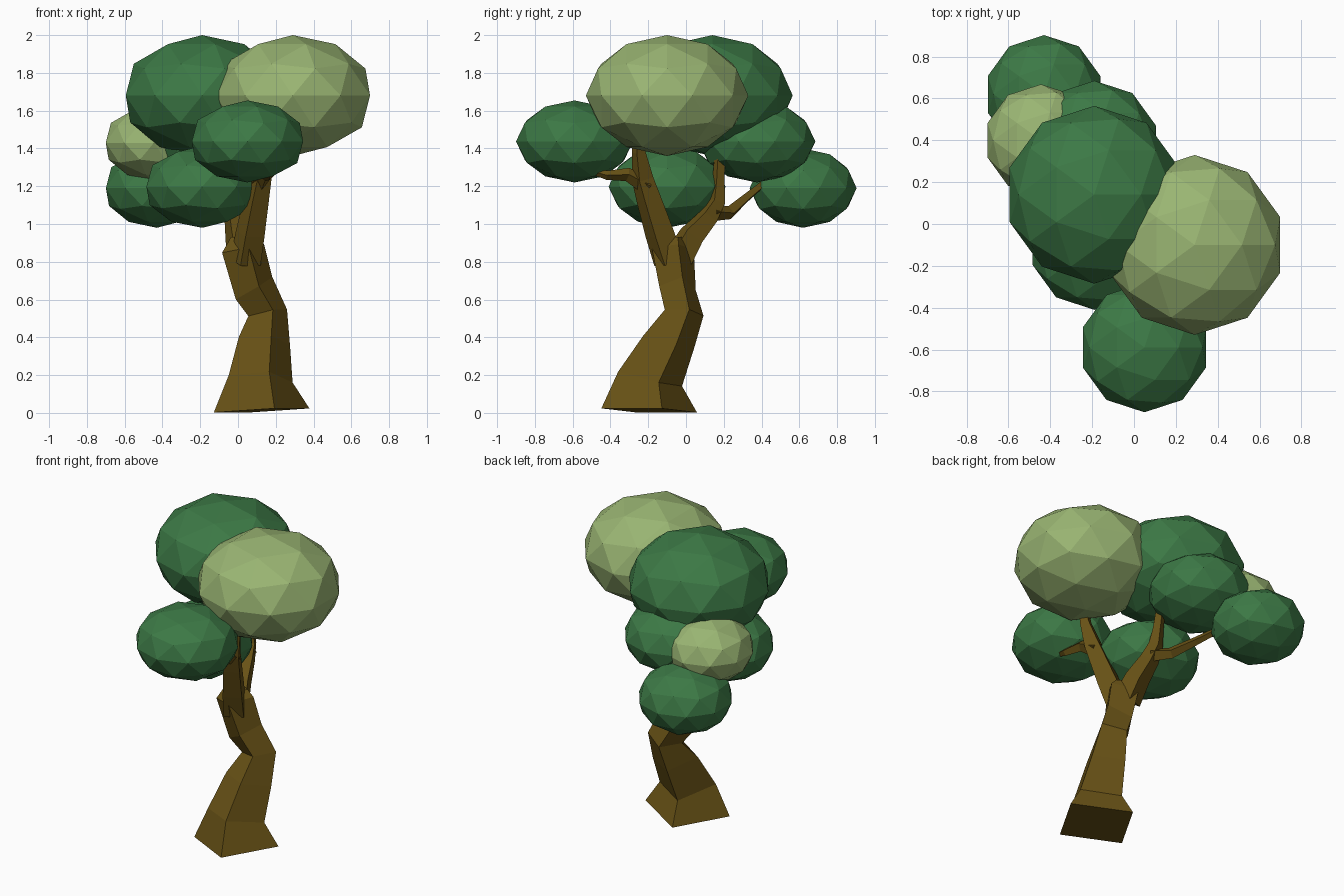
import bpy, bmesh
from math import radians, cos, sin
from mathutils import Vector

cube = bpy.data.objects.get("Cube")
if cube:
    bpy.data.objects.remove(cube, do_unlink=True)


def material(name, rgb):
    mat = bpy.data.materials.new(name)
    mat.use_nodes = True
    color = (*rgb, 1.0)
    mat.diffuse_color = color
    mat.node_tree.nodes["Principled BSDF"].inputs["Base Color"].default_value = color
    return mat


bark = material("brown bark", (0.14, 0.085, 0.008))
dark_leaf = material("dark green leaves", (0.045, 0.19, 0.06))
light_leaf = material("light green leaves", (0.32, 0.46, 0.17))


def finish(name, bm, mat):
    bmesh.ops.recalc_face_normals(bm, faces=bm.faces)
    mesh = bpy.data.meshes.new(name)
    bm.to_mesh(mesh)
    bm.free()
    mesh.materials.append(mat)
    obj = bpy.data.objects.new(name, mesh)
    bpy.context.collection.objects.link(obj)
    return obj


def loft(name, rings):
    """Skin a list of four-cornered rings and cap both ends."""
    bm = bmesh.new()
    loops = [[bm.verts.new(p) for p in ring] for ring in rings]
    for a, b in zip(loops, loops[1:]):
        for i in range(4):
            j = (i + 1) % 4
            bm.faces.new((a[i], a[j], b[j], b[i]))
    bm.faces.new(loops[0])
    bm.faces.new(loops[-1])
    return finish(name, bm, bark)


def trunk_ring(x, y, z, r, slope_x, slope_y, turn=15):
    ring = []
    for i in range(4):
        a = radians(turn + 90 * i)
        dx, dy = r * cos(a), r * sin(a)
        ring.append((x + dx, y + dy, z + dx * slope_x + dy * slope_y))
    return ring


def branch(name, path):
    """Square tapered limb through (x, y, z, radius) points."""
    pts = [Vector(p[:3]) for p in path]
    rings = []
    for i, p in enumerate(pts):
        tangent = (pts[min(i + 1, len(pts) - 1)] - pts[max(i - 1, 0)]).normalized()
        u = tangent.cross(Vector((0.3, 1, 0.1))).cross(tangent)
        if abs(tangent.y) > 0.8:
            u = Vector((0, 0, 1)) - tangent * tangent.z
        u.normalize()
        v = tangent.cross(u)
        r = path[i][3]
        rings.append([p + u * r, p + v * r, p - u * r, p - v * r])
    return loft(name, rings)


# Twisting trunk with a flared foot: centre, radius, slopes of each ring
loft("trunk", [trunk_ring(*s) for s in (
    (0.125, -0.195, 0.013, 0.262, 0.05, -0.03),
    (0.12, -0.19, 0.18, 0.175, -0.05, -0.24),
    (0.14, -0.09, 0.38, 0.14, -0.1, -0.25),
    (0.157, -0.01, 0.53, 0.106, 0.2, -0.1),
    (0.085, -0.045, 0.66, 0.1, 0.6, 0.05),
    (0.027, -0.07, 0.87, 0.115, 0.2, 0.0),
    (0.03, -0.06, 0.93, 0.07, 0.0, 0.0),
)])

# Limbs and twigs
branch("front_limb", [(0.04, -0.09, 0.8, 0.085), (0.065, -0.14, 0.95, 0.08),
                      (0.1, -0.2, 1.14, 0.068), (0.12, -0.23, 1.24, 0.06),
                      (0.16, -0.25, 1.38, 0.038), (0.18, -0.25, 1.5, 0.03)])
branch("front_twig", [(0.11, -0.2, 1.2, 0.05), (0.14, -0.31, 1.262, 0.036),
                      (0.17, -0.42, 1.258, 0.024), (0.16, -0.52, 1.285, 0.012)])
branch("back_limb", [(0.02, -0.04, 0.82, 0.085), (0.0, 0.03, 0.94, 0.075),
                     (-0.02, 0.12, 1.04, 0.058), (-0.03, 0.165, 1.12, 0.046),
                     (-0.04, 0.172, 1.22, 0.034), (-0.06, 0.18, 1.4, 0.028)])
branch("back_twig", [(-0.02, 0.14, 1.06, 0.045), (-0.09, 0.23, 1.06, 0.036),
                     (-0.2, 0.32, 1.14, 0.026), (-0.32, 0.43, 1.23, 0.018)])

# Faceted leaf clumps: centre, horizontal radius, vertical radius
clumps = {
    "crown_clump": (dark_leaf, (-0.19, 0.14, 1.68), 0.425, 0.32),
    "light_crown_clump": (light_leaf, (0.29, -0.1, 1.68), 0.43, 0.32),
    "front_clump": (dark_leaf, (0.05, -0.59, 1.437), 0.31, 0.217),
    "side_clump": (dark_leaf, (-0.19, -0.1, 1.197), 0.31, 0.217),
    "back_upper_clump": (dark_leaf, (-0.19, 0.375, 1.437), 0.31, 0.217),
    "back_lower_clump": (dark_leaf, (-0.43, 0.62, 1.19), 0.283, 0.21),
    "light_side_clump": (light_leaf, (-0.445, 0.4, 1.43), 0.268, 0.2),
}
for name, (mat, centre, r, height) in clumps.items():
    bm = bmesh.new()
    bmesh.ops.create_icosphere(bm, subdivisions=2, radius=1)
    bmesh.ops.scale(bm, vec=(r, r, height), verts=bm.verts)
    obj = finish(name, bm, mat)
    obj.location = centre
